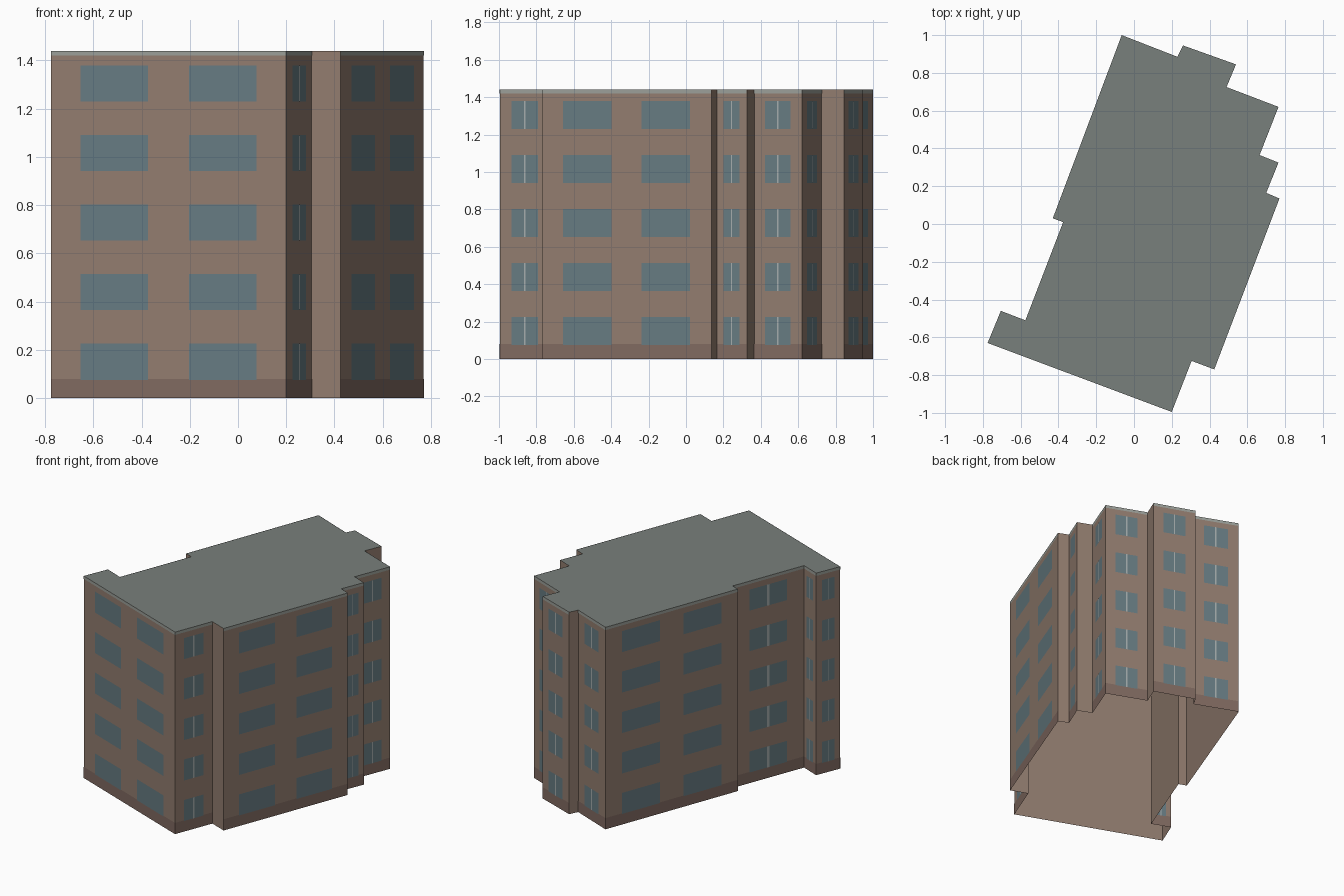
import bpy, bmesh
from mathutils import Vector

if "Cube" in bpy.data.objects:
    bpy.data.objects.remove(bpy.data.objects["Cube"])

HEIGHT = 1.44
# Footprint outline, counter-clockwise from the front left corner
PLAN = [(-0.775, -0.63), (0.20, -0.995), (0.305, -0.725), (0.425, -0.77),
        (0.77, 0.135), (0.70, 0.165), (0.765, 0.325), (0.665, 0.365),
        (0.765, 0.62), (0.49, 0.725), (0.54, 0.845), (0.26, 0.945),
        (0.23, 0.885), (-0.065, 1.0), (-0.43, 0.03), (-0.375, 0.01),
        (-0.575, -0.51), (-0.705, -0.46)]
FLOORS = [0.076 + 0.2885 * i for i in range(5)]
WINDOW_H = 0.15


def material(name, color):
    m = bpy.data.materials.new(name)
    m.diffuse_color = (*color, 1)
    m.use_nodes = True
    m.node_tree.nodes["Principled BSDF"].inputs["Base Color"].default_value = m.diffuse_color
    return m


class Part:
    """Collects flat panels into one named mesh object."""
    def __init__(self, name, color):
        self.name, self.color, self.bm = name, color, bmesh.new()

    def face(self, pts):
        self.bm.faces.new([self.bm.verts.new(p) for p in pts])

    def panel(self, a, b, t0, t1, z0, z1, out=0.0):
        # Upright panel on wall a-b, pushed outward by a hair
        d = b - a
        n = Vector((d.y, -d.x)).normalized() * out
        p, q = a + d * t0 + n, a + d * t1 + n
        self.face([(p.x, p.y, z0), (q.x, q.y, z0), (q.x, q.y, z1), (p.x, p.y, z1)])

    def finish(self):
        bmesh.ops.remove_doubles(self.bm, verts=self.bm.verts, dist=1e-5)
        mesh = bpy.data.meshes.new(self.name)
        self.bm.to_mesh(mesh)
        self.bm.free()
        mesh.materials.append(material(self.name, self.color))
        bpy.context.collection.objects.link(bpy.data.objects.new(self.name, mesh))


walls = Part("walls", (0.29, 0.205, 0.16))
plinth = Part("plinth", (0.22, 0.145, 0.12))
cornice = Part("cornice", (0.33, 0.35, 0.32))
windows = Part("windows", (0.135, 0.20, 0.225))
mullions = Part("window_mullions", (0.38, 0.42, 0.42))
roof = Part("roof", (0.19, 0.215, 0.20))

corners = [Vector(p) for p in PLAN]
for a, b in zip(corners, corners[1:] + corners[:1]):
    length = (b - a).length
    walls.panel(a, b, 0, 1, 0, HEIGHT)
    if length < 0.135:          # short returns stay plain
        continue
    # Base and top bands
    plinth.panel(a, b, 0, 1, 0, 0.08, 0.001)
    cornice.panel(a, b, 0, 1, 1.42, HEIGHT, 0.001)
    # Long walls carry two plain windows, others one split window
    wide = length > 0.8
    spans = [(0.125, 0.412), (0.588, 0.875)] if wide else [(0.23, 0.76)]
    for z in FLOORS:
        for t0, t1 in spans:
            windows.panel(a, b, t0, t1, z, z + WINDOW_H, 0.002)
            if not wide:
                mid, half = (t0 + t1) / 2, (t1 - t0) * 0.03
                mullions.panel(a, b, mid - half, mid + half, z, z + WINDOW_H, 0.003)

# Flat roof; the underside is open
roof.face([(x, y, HEIGHT) for x, y in PLAN])

for part in (walls, plinth, cornice, windows, mullions, roof):
    part.finish()
